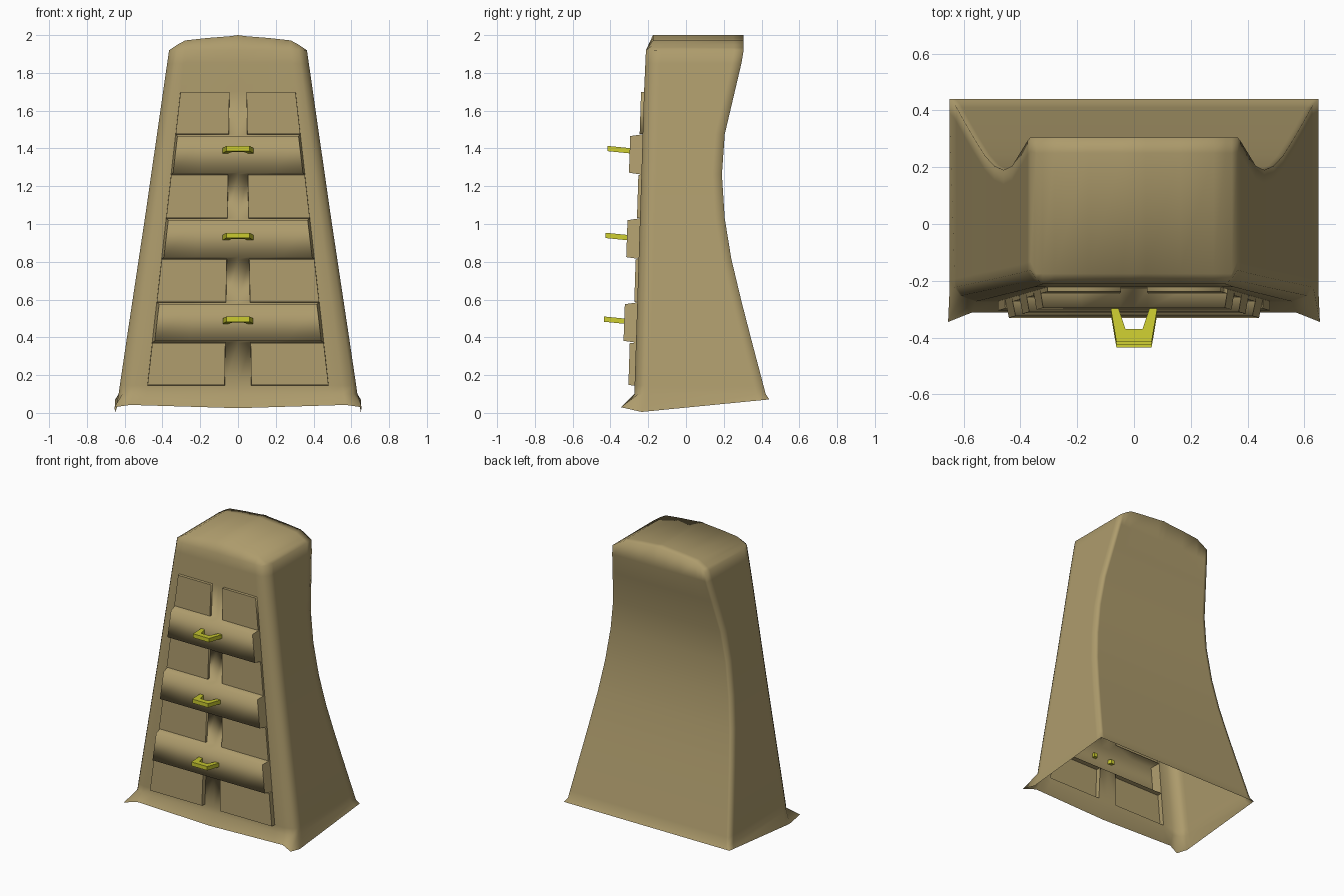
import bpy
import bmesh
from mathutils import Vector

cube = bpy.data.objects.get("Cube")
if cube:
    bpy.data.objects.remove(cube)


def material(name, rgb):
    mat = bpy.data.materials.new(name)
    mat.use_nodes = True
    mat.diffuse_color = (*rgb, 1)
    bsdf = next(n for n in mat.node_tree.nodes if n.type == "BSDF_PRINCIPLED")
    bsdf.inputs["Base Color"].default_value = (*rgb, 1)
    return mat


def add_object(name, bm, mat):
    mesh = bpy.data.meshes.new(name)
    bm.to_mesh(mesh)
    bm.free()
    mesh.materials.append(mat)
    obj = bpy.data.objects.new(name, mesh)
    bpy.context.collection.objects.link(obj)
    return obj


def lookup(table, t):
    """Linear interpolation in a sorted list of (t, value)."""
    for (t0, v0), (t1, v1) in zip(table, table[1:]):
        if t <= t1:
            return v0 + (v1 - v0) * (t - t0) / (t1 - t0)
    return table[-1][1]


tan = material("tan", (0.42, 0.33, 0.15))
yellow = material("yellow", (0.60, 0.60, 0.03))

# Outline of the tapered body by height
FRONT = [(0, -0.275), (0.145, -0.272), (1.7, -0.222), (1.92, -0.212)]
BACK = [(0.07, 0.43), (0.145, 0.41), (0.372, 0.35), (0.585, 0.295), (0.815, 0.24),
        (1.03, 0.205), (1.262, 0.19), (1.475, 0.205), (1.9, 0.305)]
WIDTH = [(0.03, 0.65), (0.1, 0.632), (0.2, 0.618), (1.05, 0.49), (1.92, 0.365)]
CROWN = [(0, 2.0), (0.1, 1.986), (0.2, 1.984), (0.29, 1.97), (0.365, 1.92)]
ROWS = [0.03, 0.1, 0.145, 0.372, 0.585, 0.815, 1.03, 1.262, 1.475, 1.7, 1.85, 1.92]


def columns(z):
    w = lookup(WIDTH, z)
    a = 0.305 + 0.1125 * (1.7 - z)        # outer edge of the drawers
    c = 0.045 + 0.016 * (1.7 - z)         # half of the centre strip
    half = [w, w - 0.02, (w + a) / 2, a, (a + c) / 2, c]
    return [-x for x in half] + [0] + half[::-1]


def ring(z):
    xs, f, b = columns(z), lookup(FRONT, z), lookup(BACK, z)
    w = xs[-1]
    chamfer = [0.05, 0.02] + [0] * 9 + [0.02, 0.05]
    pts = [Vector((x, f + d, z)) for x, d in zip(xs, chamfer)]
    pts += [Vector((w, f + 0.08, z)), Vector((w, b - 0.05, z))]
    pts += [Vector((x, b, z)) for x in reversed(xs)]
    pts += [Vector((-w, b - 0.05, z)), Vector((-w, f + 0.08, z))]
    if z == ROWS[0]:                      # flared, uneven hem
        for i, p in enumerate(pts):
            if i in (0, 12):
                p.y = -0.235
            if i in (1, 11):
                p.x, p.y = (0.655 if p.x > 0 else -0.655), -0.345
            elif 1 < i < 11:
                p.y, p.z = -0.312, 0.025 + 0.03 * abs(p.x)
            else:
                p.z = 0.005 + 0.098 * (p.y + 0.235)
    if z == ROWS[-1]:                     # back edge follows the crown
        for p in pts[15:28]:
            p.z = lookup(CROWN, abs(p.x))
    return pts


# Body shell, open underneath
bm = bmesh.new()
rings = [[bm.verts.new(p) for p in ring(z)] for z in ROWS]
n = len(rings[0])
cell = {}
for r in range(len(ROWS) - 1):
    lo, hi = rings[r], rings[r + 1]
    for i in range(n):
        k = (i + 1) % n
        cell[r, i] = bm.faces.new((lo[i], lo[k], hi[k], hi[i]))

# Wavy crown
top = rings[-1]
grid = [top[:13]]
for y, left, right in ((-0.175, 29, 13), (0.25, 28, 14)):
    inner = [bm.verts.new((v.co.x, y, lookup(CROWN, abs(v.co.x)))) for v in top[1:12]]
    grid.append([top[left]] + inner + [top[right]])
grid.append(top[15:28][::-1])
for lo, hi in zip(grid, grid[1:]):
    for i in range(12):
        bm.faces.new((lo[i], lo[i + 1], hi[i + 1], hi[i]))


def push_out(faces, depth, sx, sz):
    """Extrude front faces forward with a slight taper."""
    geom = bmesh.ops.extrude_face_region(bm, geom=faces)["geom"]
    bmesh.ops.delete(bm, geom=[f for f in faces if f.is_valid], context="FACES_ONLY")
    verts = [g for g in geom if isinstance(g, bmesh.types.BMVert)]
    mid = sum((v.co for v in verts), Vector()) / len(verts)
    for v in verts:
        v.co.x = mid.x + (v.co.x - mid.x) * sx
        v.co.z = mid.z + (v.co.z - mid.z) * sz
        v.co.y -= depth
    return verts


# Paired panels alternating with full-width drawers
drawer_verts, relief = set(), set()
for band in range(7):
    r = band + 2
    if band % 2 == 0:
        depth = 0.033 if band == 0 else 0.016
        for cols in ((3, 4), (7, 8)):
            relief.update(push_out([cell[r, i] for i in cols], depth, 0.995, 0.98))
    else:
        drawer_verts.update(push_out([cell[r, i] for i in range(3, 9)], 0.066, 0.97, 0.91))
relief |= drawer_verts

# Smooth cloth-like shading, crisp only around panels and drawer ends
for f in bm.faces:
    f.smooth = True
near = {e for v in relief for f in v.link_faces for e in f.edges}
for e in near:
    a, b = e.verts
    level = abs(a.co.z - b.co.z) < 0.01
    centre = abs(a.co.x + b.co.x) / 2 < 0.06
    soft = level and (centre or (a in drawer_verts and b in drawer_verts))
    if len(e.link_faces) == 2 and e.calc_face_angle() > 0.7 and not soft:
        e.smooth = False
add_object("body", bm, tan)

# U-shaped drawer handles
U_SHAPE = [(-0.085, 0.03), (-0.062, -0.105), (0.062, -0.105), (0.085, 0.03),
           (0.06, 0.03), (0.03, -0.06), (-0.03, -0.06), (-0.06, 0.03)]
for name, y, z in (("lower_handle", -0.33, 0.472), ("middle_handle", -0.32, 0.915),
                   ("upper_handle", -0.31, 1.375)):
    bm = bmesh.new()
    lower = [bm.verts.new((px, y + py, z - 0.1 * py)) for px, py in U_SHAPE]
    upper = [bm.verts.new(v.co + Vector((0, 0, 0.028))) for v in lower]
    for i in range(8):
        k = (i + 1) % 8
        bm.faces.new((lower[i], lower[k], upper[k], upper[i]))
    for i, j in ((0, 7), (1, 6), (2, 5)):
        bm.faces.new((upper[i], upper[i + 1], upper[j - 1], upper[j]))
        bm.faces.new((lower[j], lower[j - 1], lower[i + 1], lower[i]))
    bmesh.ops.recalc_face_normals(bm, faces=bm.faces)
    add_object(name, bm, yellow)
